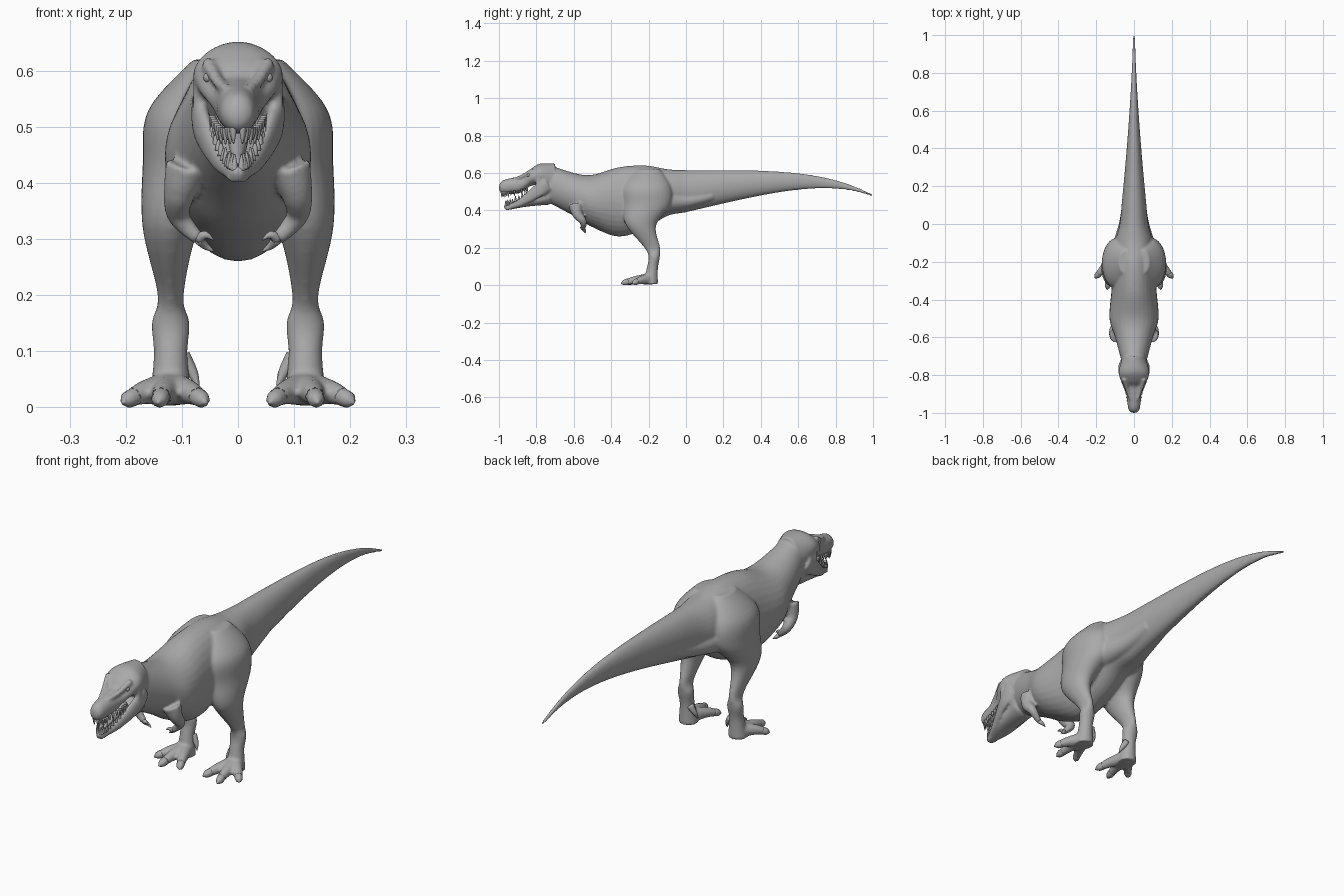
import bpy
import bmesh
import math
from mathutils import Vector

cube = bpy.data.objects.get("Cube")
if cube:
    bpy.data.objects.remove(cube, do_unlink=True)

GREY = (0.4, 0.4, 0.4, 1)
skin = bpy.data.materials.new("grey_skin")
skin.use_nodes = True
skin.diffuse_color = GREY
skin.node_tree.nodes["Principled BSDF"].inputs["Base Color"].default_value = GREY

AXIS_X, AXIS_Y, AXIS_Z = Vector((1, 0, 0)), Vector((0, 1, 0)), Vector((0, 0, 1))
ACROSS = (AXIS_X, AXIS_Z)
LEVEL = (AXIS_X, AXIS_Y)
SIDES = {"left": 1, "right": -1}


def catmull_rom(before, start, end, after, t):
    """Blend one coordinate smoothly from start to end."""
    linear = end - before
    square = 2 * before - 5 * start + 4 * end - after
    cubic = 3 * start - before - 3 * end + after
    return start + (linear * t + square * t ** 2 + cubic * t ** 3) / 2


def spline(points, steps):
    """Interpolate a list of tuples, keeping the given points."""
    smooth = []
    last = len(points) - 1
    for index in range(last):
        before = points[max(0, index - 1)]
        start, end = points[index], points[index + 1]
        after = points[min(last, index + 2)]
        for step in range(steps):
            smooth.append([catmull_rom(*values, step / steps)
                           for values in zip(before, start, end, after)])
    smooth.append(list(points[-1]))
    return smooth


def loft(bm, stations, frame=None, side=1, sides=32, steps=6):
    """Skin elliptical rings (x, y, z, half width, half height) along a path."""
    path = spline(stations, steps)
    centres = [Vector((side * x, y, z)) for x, y, z, wide, high in path]
    rings = []
    for index, centre in enumerate(centres):
        if frame:
            across, up = frame
        else:
            ahead = centres[min(index + 1, len(centres) - 1)]
            behind = centres[max(index - 1, 0)]
            forward = (ahead - behind).normalized()
            steep = abs(forward.z) > 0.9
            across = forward.cross(AXIS_Y if steep else AXIS_Z).normalized()
            up = across.cross(forward)
        wide, high = (max(radius, 0.001) for radius in path[index][-2:])
        ring = []
        for corner in range(sides):
            angle = math.tau * corner / sides
            offset = across * wide * math.cos(angle) + up * high * math.sin(angle)
            ring.append(bm.verts.new(centre + offset))
        rings.append(ring)
    faces = [bm.faces.new(rings[0]), bm.faces.new(rings[-1])]
    for ring, following in zip(rings, rings[1:]):
        for corner in range(sides):
            previous = corner - 1
            faces.append(bm.faces.new((ring[previous], ring[corner],
                                       following[corner], following[previous])))
    bmesh.ops.recalc_face_normals(bm, faces=faces)


def round_path(points):
    """Turn (x, y, z, radius) into circular stations."""
    return [(x, y, z, radius, radius) for x, y, z, radius in points]


def outline(rows):
    """Turn (y, top, bottom, half width) into central stations."""
    return [(0, y, (top + bottom) / 2, wide, (top - bottom) / 2)
            for y, top, bottom, wide in rows]


def finish(name, bm):
    """Make a smooth shaded object from the bmesh."""
    mesh = bpy.data.meshes.new(name)
    bm.to_mesh(mesh)
    bm.free()
    mesh.materials.append(skin)
    mesh.shade_smooth()
    part = bpy.data.objects.new(name, mesh)
    bpy.context.collection.objects.link(part)
    return part


def small_part(name, points, side=1):
    bm = bmesh.new()
    loft(bm, round_path(points), None, side, sides=8, steps=3)
    return finish(name, bm)


def tail_row(along):
    """Tail section: the top droops late, depth and width shrink to the tip."""
    remaining = 1 - along
    top = 0.615 - 0.13 * along ** 4
    depth = 0.01 + 0.215 * remaining ** 1.1
    return along, top, top - depth, 0.006 + 0.07 * remaining ** 1.5


# Neck, torso and tail
torso = [(-0.75, 0.65, 0.45, 0.06), (-0.6, 0.6, 0.37, 0.1), (-0.5, 0.59, 0.31, 0.13),
         (-0.36, 0.63, 0.26, 0.12), (-0.22, 0.64, 0.3, 0.11), (-0.1, 0.62, 0.37, 0.1)]
tail = [tail_row(step / 8) for step in range(9)]
body = bmesh.new()
loft(body, outline(torso + tail), ACROSS)

# Skull and snout
skull = [(-1, 0.53, 0.51, 0.01), (-0.98, 0.56, 0.49, 0.03), (-0.9, 0.58, 0.49, 0.04),
         (-0.86, 0.59, 0.51, 0.05), (-0.83, 0.62, 0.53, 0.07),
         (-0.78, 0.65, 0.53, 0.08), (-0.7, 0.65, 0.46, 0.06)]
loft(body, outline(skull), ACROSS)

# Floor of the open jaw
jaw_floor = [(-0.96, 0.41, 0.4, 0.02), (-0.85, 0.45, 0.42, 0.04), (-0.73, 0.53, 0.43, 0.06)]
loft(body, outline(jaw_floor), ACROSS)

# Paired masses: legs use level rings, the others follow their paths
leg = [(0.05, -0.2, 0.62, 0.03, 0.06), (0.08, -0.21, 0.53, 0.08, 0.13),
       (0.09, -0.21, 0.43, 0.08, 0.13), (0.12, -0.24, 0.32, 0.05, 0.08),
       (0.12, -0.18, 0.2, 0.023, 0.042), (0.12, -0.17, 0.15, 0.034, 0.03),
       (0.12, -0.18, 0.09, 0.03, 0.03), (0.12, -0.19, 0.006, 0.04, 0.04)]
jaw_rim = [(0, -0.97, 0.415, 0.01, 0.013), (0.035, -0.89, 0.44, 0.01, 0.02),
           (0.065, -0.79, 0.505, 0.016, 0.036), (0.06, -0.74, 0.54, 0.02, 0.04)]
brow = [(0.02, -0.93, 0.567, 0.006), (0.035, -0.88, 0.58, 0.01), (0.055, -0.82, 0.615, 0.012)]
cheek = [(0.066, -0.79, 0.58, 0.014), (0.07, -0.79, 0.5, 0.012)]
arm = [(0.09, -0.59, 0.43, 0.04), (0.105, -0.58, 0.38, 0.028),
       (0.105, -0.55, 0.34, 0.02), (0.07, -0.55, 0.3, 0.012)]
hip_muscle = [(0.06, -0.16, 0.45, 0.07), (0.04, 0, 0.45, 0.04), (0.03, 0.14, 0.48, 0.03)]


def toe_path(degrees, reach):
    """Toe fanned out from the ankle and tapering; the last point is the claw tip."""
    turn = math.radians(degrees)
    points = []
    for along in (0, 0.5, 0.75, 0.9, 1):
        points.append((0.12 + reach * along * math.sin(turn),
                       -0.19 - reach * along * math.cos(turn),
                       0.034 - 0.026 * along ** 2,
                       0.032 - 0.02 * along))
    points[-1] = (*points[-1][:-1], 0.001)
    return points


toes = {"middle": toe_path(8, 0.16), "outer": toe_path(42, 0.13),
        "inner": toe_path(-25, 0.15)}
rear_toe = [(0.1, -0.17, 0.09, 0.016), (0.08, -0.175, 0.06, 0.01), (0.07, -0.185, 0.034, 0.001)]

for label, side in SIDES.items():
    loft(body, leg, LEVEL, side)
    loft(body, jaw_rim, None, side)
    for limb in (brow, cheek, arm, hip_muscle):
        loft(body, round_path(limb), None, side)
    for toe, points in toes.items():
        loft(body, round_path(points[:-1]), None, side)
        small_part(f"{label}_{toe}_toe_claw", points[-3:], side)
    small_part(f"{label}_rear_toe", rear_toe, side)
    # Two curved fingers on each hand
    for finger, lift in (("upper", 0.01), ("lower", -0.01)):
        small_part(f"{label}_{finger}_finger",
                   [(0.07, -0.55, 0.3, 0.01), (0.058, -0.55 - lift, 0.298 + lift, 0.007),
                    (0.043, -0.55 - lift, 0.288 + lift, 0.001)], side)
    # Eye under the brow
    eye = bmesh.new()
    bmesh.ops.create_uvsphere(eye, u_segments=16, v_segments=10, radius=0.009)
    bmesh.ops.translate(eye, verts=eye.verts, vec=(side * 0.053, -0.842, 0.588))
    finish(f"{label}_eye", eye)

# Blend the overlapping masses into one smooth hide
hide = finish("body", body)
blend = hide.modifiers.new("blend", "REMESH")
blend.mode = "VOXEL"
blend.voxel_size = 0.006
blend.use_smooth_shade = True
soften = hide.modifiers.new("soften", "SMOOTH")
soften.factor = 0.5
soften.iterations = 5

# Tongue
small_part("tongue", [(0, -0.79, 0.49, 0.02), (0, -0.86, 0.46, 0.015), (0, -0.94, 0.435, 0.004)])

# Teeth along both jaw edges, alternating long and short
upper_edge = [(0.008, -0.985, 0.5), (0.03, -0.95, 0.5), (0.046, -0.85, 0.52)]
lower_edge = [(0.006, -0.964, 0.422), (0.022, -0.94, 0.434), (0.046, -0.85, 0.48)]
for row, edge, direction in (("upper", upper_edge, -1), ("lower", lower_edge, 1)):
    for number, (x, y, z) in enumerate(spline(edge, 6)):
        length = direction * (0.03 - 0.008 * (number % 2))
        tooth = [(x, y, z, 0.006), (x, y, z + length / 2, 0.0045), (x, y, z + length, 0.001)]
        for label, side in SIDES.items():
            small_part(f"{label}_{row}_tooth_{number}", tooth, side)
